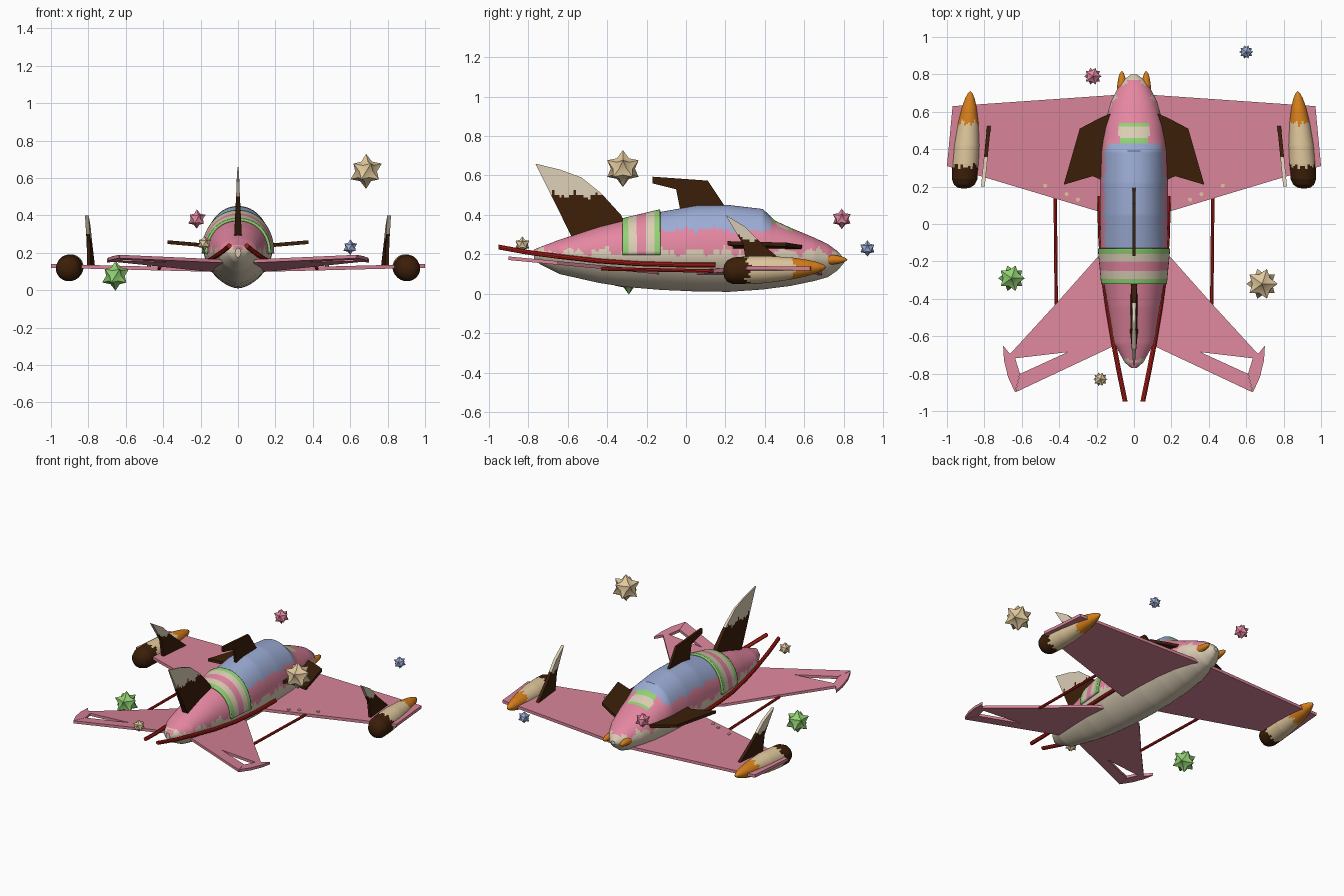
import bpy, bmesh, math
from mathutils import Vector

if "Cube" in bpy.data.objects:
    bpy.data.objects.remove(bpy.data.objects["Cube"])


def material(name, r, g, b):
    m = bpy.data.materials.new(name)
    m.diffuse_color = [(c / 255) ** 2.2 for c in (r, g, b)] + [1]
    m.use_nodes = True
    m.node_tree.nodes["Principled BSDF"].inputs["Base Color"].default_value = m.diffuse_color
    return m


PINK = material("pink icing", 228, 134, 160)
WING = material("wing pink", 216, 132, 152)
CREAM = material("cream", 218, 204, 180)
TAN = material("biscuit", 224, 199, 155)
BROWN = material("chocolate", 62, 36, 17)
BLUE = material("canopy blue", 154, 170, 211)
GREEN = material("mint green", 144, 207, 115)
ORANGE = material("orange", 214, 126, 32)
RED = material("red", 178, 36, 30)


def lerp(table, y, k=1):
    """Read column k of a table sorted by its first column."""
    for a, b in zip(table, table[1:]):
        if y <= b[0]:
            t = max(0, (y - a[0]) / (b[0] - a[0]))
            return a[k] + (b[k] - a[k]) * t
    return table[-1][k]


def steps(a, b, n):
    return [a + (b - a) * i / n for i in range(n + 1)]


def jag(y):
    return 0.55 * math.sin(41 * y) + 0.35 * math.sin(93 * y + 1) + 0.25 * math.sin(170 * y)


def finish(name, bm, mats, rule=None, angle=35):
    bmesh.ops.recalc_face_normals(bm, faces=bm.faces)
    if rule:
        for f in bm.faces:
            f.material_index = mats.index(rule(f.calc_center_median()))
    me = bpy.data.meshes.new(name)
    bm.to_mesh(me)
    bm.free()
    for m in mats:
        me.materials.append(m)
    ob = bpy.data.objects.new(name, me)
    bpy.context.collection.objects.link(ob)
    bpy.ops.object.select_all(action='DESELECT')
    ob.select_set(True)
    bpy.context.view_layer.objects.active = ob
    bpy.ops.object.shade_smooth_by_angle(angle=math.radians(angle))
    return ob


def loft(name, ys, ring, mats, rule=None, closed=True):
    """Skin rings of points placed along y."""
    bm = bmesh.new()
    rows = [[bm.verts.new(p) for p in ring(y)] for y in ys]
    n = len(rows[0])
    for a, b in zip(rows, rows[1:]):
        for i in range(n if closed else n - 1):
            j = (i + 1) % n
            bm.faces.new((a[i], a[j], b[j], b[i]))
    if closed:
        bm.faces.new(rows[0])
        bm.faces.new(rows[-1])
    return finish(name, bm, mats, rule)


def circle(x, y, z, r, n):
    return [(x + r * math.cos(math.tau * i / n), y, z + r * math.sin(math.tau * i / n)) for i in range(n)]


def plate(name, pts, place, thick, mats, rule=None, grid=0):
    """Extrude a flat outline, optionally slice it finely, then place it."""
    bm = bmesh.new()
    face = bm.faces.new([bm.verts.new((u, v, -thick / 2)) for u, v in pts])
    ext = bmesh.ops.extrude_face_region(bm, geom=[face])
    for v in ext["geom"]:
        if isinstance(v, bmesh.types.BMVert):
            v.co.z = thick / 2
    if grid:
        for axis in (0, 1):
            lo, hi = min(p[axis] for p in pts), max(p[axis] for p in pts)
            no = Vector((1 - axis, axis, 0))
            for c in steps(lo, hi, int((hi - lo) / grid))[1:-1]:
                bmesh.ops.bisect_plane(bm, geom=bm.verts[:] + bm.edges[:] + bm.faces[:],
                                       plane_co=no * c, plane_no=no)
    for v in bm.verts:
        v.co = place(*v.co)
    return finish(name, bm, mats, rule, 25)


# Fuselage: y, half width, top, bottom, height of widest line
BODY = [(-.77, .015, .225, .175, .2), (-.74, .05, .237, .15, .2), (-.64, .105, .275, .1, .2),
        (-.44, .14, .34, .055, .2), (-.31, .163, .372, .035, .2), (-.13, .18, .415, .02, .2),
        (.05, .182, .447, .012, .2), (.22, .182, .45, .01, .2), (.39, .176, .43, .022, .2),
        (.45, .17, .372, .03, .2), (.53, .158, .335, .04, .19), (.65, .125, .285, .065, .18),
        (.72, .09, .252, .085, .175), (.77, .055, .215, .12, .17), (.8, .015, .18, .155, .165)]


def section(y, a, grow=0):
    w, top, bot, mid = (lerp(BODY, y, k) for k in (1, 2, 3, 4))
    c, s = math.cos(a), math.sin(a)
    up = s >= 0
    e = 0.95 if up else 1.2
    x = (w + grow) * math.copysign(abs(c) ** e, c)
    h = (top - mid if up else mid - bot) + grow
    return (x, y, mid + h * math.copysign(abs(s) ** e, s))


def body_colour(c):
    if -.13 < c.y < .43 and c.z > .325 + .014 * jag(c.y + .2):
        return BLUE
    if .43 < c.y < .545 and abs(c.x) < .08 and c.z > .28:
        return GREEN if c.y < .465 or c.y > .52 else CREAM
    return PINK if c.z > .215 + .028 * jag(c.y) else CREAM


loft("fuselage", steps(-.77, .8, 157),
     lambda y: [section(y, math.tau * i / 72) for i in range(72)],
     [PINK, CREAM, BLUE, GREEN], body_colour)


# Striped band over the back
def band_colour(c):
    t = abs((c.y + .225) / .095)
    return GREEN if t > .7 else CREAM if t > .25 else PINK


band = loft("striped_band", steps(-.32, -.13, 40),
            lambda y: [section(y, a, .006) for a in steps(-.03, math.pi + .03, 32)],
            [GREEN, CREAM, PINK], band_colour, closed=False)
solid = band.modifiers.new("thickness", 'SOLIDIFY')
solid.thickness, solid.offset = .016, 0


def frosted(level):
    """Chocolate below a ragged line, cream above."""
    return lambda c: CREAM if c.z > level + .022 * jag(c.y * 1.3) else BROWN


# Centre fins
plate("tail_fin", [(-.764, .66), (-.64, .63), (-.53, .59), (-.43, .51), (-.33, .40), (-.29, .32), (-.57, .27)],
      lambda u, v, w: Vector((w * max(.2, 1 - (v - .3) / .42), u, v)),
      .04, [BROWN, CREAM], frosted(.5), .012)
plate("dorsal_fin", [(-.17, .594), (.11, .574), (.2, .44), (-.03, .43), (-.05, .53), (-.17, .56)],
      lambda u, v, w: Vector((w, u, v)), .016, [BROWN])

POD = [(.19, .012), (.195, .035), (.21, .055), (.24, .068), (.32, .071), (.42, .068),
       (.54, .055), (.62, .04), (.67, .026), (.7, .012), (.71, .002)]
RAIL = [(-.95, .047, .237), (-.8, .078, .21), (-.65, .107, .19), (-.45, .14, .167),
        (-.25, .167, .153), (-.05, .18, .147), (.15, .183, .147)]

for s, side in ((1, "right"), (-1, "left")):
    # Main wing and tail wing with a cut-out near its tip
    plate("wing_" + side, [(.04, .69), (.1, .69), (.97, .63), (1, .31), (.2, .07), (.04, .03)],
          lambda u, v, w: Vector((s * u, v, w + .105 + .025 * u)), .02, [WING])
    plate("tail_wing_" + side,
          [(.06, -.1), (.18, -.16), (.42, -.43), (.663, -.695), (.7, -.65), (.695, -.73), (.673, -.82),
           (.636, -.9), (.61, -.8), (.635, -.718), (.355, -.685), (.609, -.801), (.634, -.9), (.06, -.63)],
          lambda u, v, w: Vector((s * u, v, w + .11 + .095 * (-.16 - v))), .018, [WING])

    # Biscuit crumbs on the main wing
    for k, (x, y) in enumerate(((.3, .13), (.36, .16), (.475, .205))):
        plate("crumb_%d_%s" % (k, side), [(x + .011 * math.cos(a), y + .011 * math.sin(a))
                                         for a in steps(0, math.tau * 7 / 8, 7)],
              lambda u, v, w: Vector((s * u, v, w + .117 + .025 * u)), .008, [TAN])

    # Small forward wing
    plate("canard_" + side, [(.1, .6), (.176, .57), (.29, .51), (.376, .21), (.22, .256), (.1, .2)],
          lambda u, v, w: Vector((s * u, v, w + .225 + .085 * u)), .02, [BROWN])

    # Wing-tip pod and the upright fin beside it
    def pod_colour(c):
        shift = .012 * math.sin(c.x * 190) + .008 * math.sin(c.z * 230)
        return BROWN if c.y < .312 + shift else TAN if c.y < .54 + shift else ORANGE

    loft("pod_" + side, sorted(set(steps(.19, .71, 65) + [p[0] for p in POD])),
         lambda y: circle(s * (.905 - .065 * (y - .25)), y, .117 + .04 * (y - .25), lerp(POD, y), 32),
         [BROWN, TAN, ORANGE], pod_colour)
    plate("pod_fin_" + side, [(.2, .4), (.3, .34), (.39, .25), (.53, .13), (.31, .125), (.29, .25)],
          lambda u, v, w: Vector((s * (.775 + .1 * (.53 - u) + w), u, v)),
          .02, [BROWN, CREAM], frosted(.28), .012)

    # Red side rail and thin under-wing rod
    loft("rail_" + side, [p[0] for p in RAIL],
         lambda y: circle(s * lerp(RAIL, y), y, lerp(RAIL, y, 2), .013, 10), [RED])
    loft("rod_" + side, [-.43, .16],
         lambda y: circle(s * (.42 + .01 * y), y, .118 - .02 * y, .009, 8), [RED])

    # Orange nozzle
    NOZZLE = [(.68, .026), (.74, .025), (.78, .019), (.805, .011), (.818, .002)]
    loft("nozzle_" + side, [p[0] for p in NOZZLE],
         lambda y: circle(s * .065, y, .173, lerp(NOZZLE, y), 16), [ORANGE])

# Floating spiky candies
for name, mat, x, y, z, r in (("pink", PINK, -.22, .79, .38, .05), ("blue", BLUE, .6, .92, .23, .04),
                              ("green", GREEN, -.655, -.29, .077, .077), ("large", TAN, .685, -.32, .635, .09),
                              ("small", TAN, -.18, -.83, .25, .04)):
    bm = bmesh.new()
    bmesh.ops.create_icosphere(bm, subdivisions=2, radius=1)
    for v in bm.verts:
        v.co *= r * (1.04 if len(v.link_edges) == 5 else .68)
    bmesh.ops.translate(bm, verts=bm.verts, vec=(x, y, z))
    finish("candy_" + name, bm, [mat])
